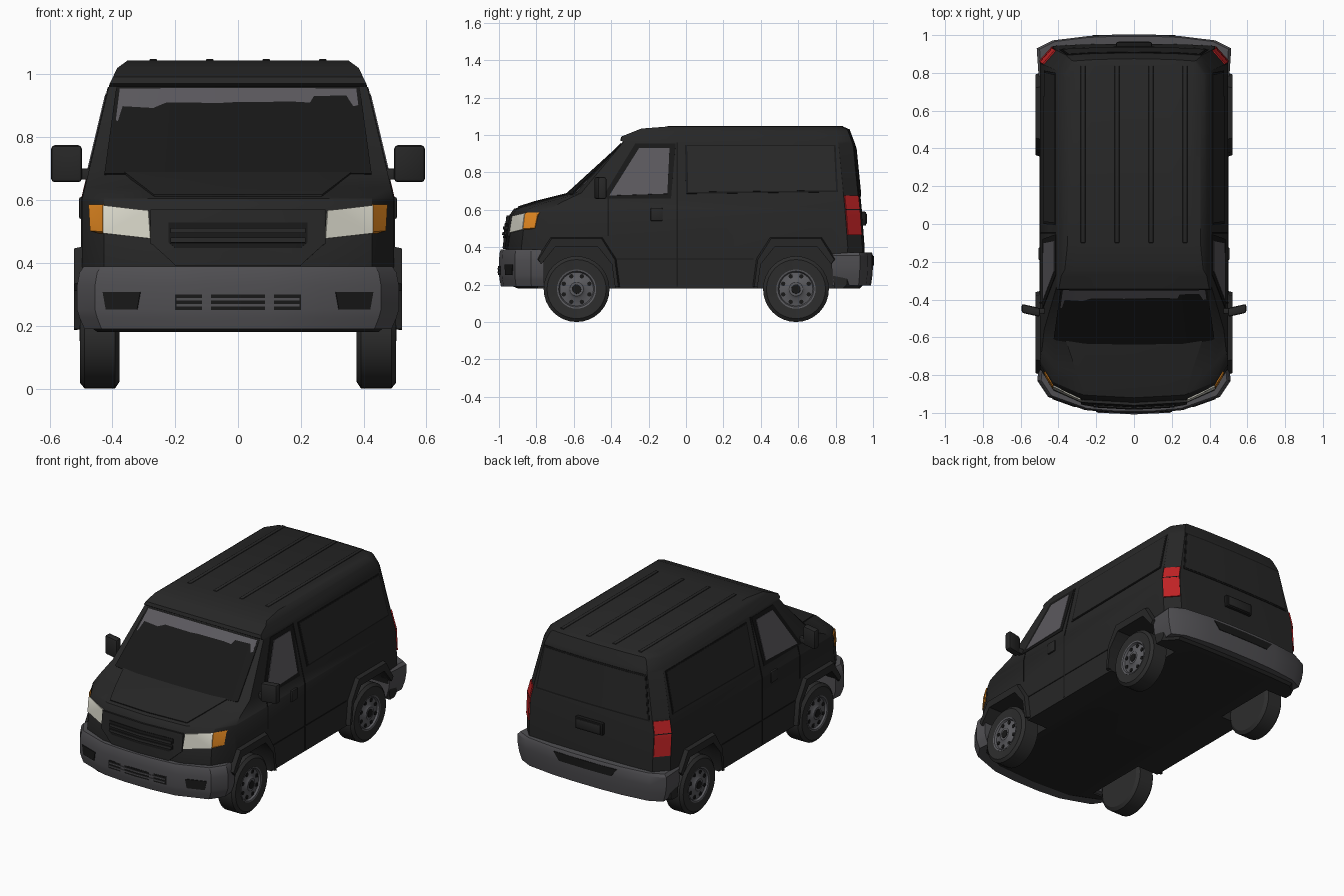
import bpy, bmesh, math
from mathutils import Vector

if "Cube" in bpy.data.objects:
    bpy.data.objects.remove(bpy.data.objects["Cube"])

def mat(name, r, g, b):
    m = bpy.data.materials.new(name)
    m.diffuse_color = (r, g, b, 1)
    m.use_nodes = True
    m.node_tree.nodes["Principled BSDF"].inputs["Base Color"].default_value = m.diffuse_color
    return m

BODY = mat("black_paint", .020, .020, .020)
DARK = mat("dark_seam", .009, .009, .009)
TYRE = mat("tyre_rubber", .026, .026, .026)
GREY = mat("grey_plastic", .080, .078, .085)
GLASS = mat("grey_glass", .105, .100, .112)
RIM = mat("wheel_grey", .105, .105, .115)
WHITE = mat("lamp_white", .68, .67, .58)
ORANGE = mat("lamp_orange", .78, .25, .015)
RED = mat("lamp_red", .52, .016, .018)

# ---------- shape tables: front and rear outline, width by height, corner rounding
FRONT = [(.2, -.95), (.4, -.965), (.57, -.945), (.605, -.92), (.64, -.81), (.69, -.61), (.962, -.335)]
REAR = [(.2, .95), (.4, .955), (.6, .94), (.95, .905), (1.03, .875)]
WIDTH = [(.18, .497), (.6, .497), (.967, .41), (1.02, .385), (1.046, .35)]
NOSE = [(0, 0), (.27, .015), (.43, .085), (.5, .2)]
TAIL = [(0, 0), (.27, .004), (.43, .012), (.5, .09)]
WHEELS = (-.585, .588)

def lerp(table, t):
    if t <= table[0][0]:
        return table[0][1]
    for (a, p), (b, q) in zip(table, table[1:]):
        if t <= b:
            return p + (q - p) * (t - a) / (b - a)
    return table[-1][1]

def warp(x, y, z):
    f = lerp([(-.93, 1), (-.61, .25), (-.335, 0)], y)
    r = lerp([(.75, 0), (.86, 1)], y)
    a = abs(x)
    return Vector((x * lerp(WIDTH, z) * 2, y + f * lerp(NOSE, a) - r * lerp(TAIL, a), z))

# ---------- mesh helpers
def finish(name, bm, m, solid=0, bevel=0, mirror=False):
    bmesh.ops.recalc_face_normals(bm, faces=bm.faces)
    me = bpy.data.meshes.new(name)
    bm.to_mesh(me)
    bm.free()
    me.materials.append(m)
    ob = bpy.data.objects.new(name, me)
    bpy.context.collection.objects.link(ob)
    if solid:
        s = ob.modifiers.new("solid", 'SOLIDIFY')
        s.thickness, s.offset = solid, 0
    if bevel:
        b = ob.modifiers.new("bevel", 'BEVEL')
        b.width, b.segments = bevel, 2
    if mirror:
        ob.modifiers.new("mirror", 'MIRROR')
    return ob

def cut(bm, axis, values):
    for c in values:
        n = Vector((0, 0, 0))
        n[axis] = 1
        bmesh.ops.bisect_plane(bm, geom=bm.verts[:] + bm.edges[:] + bm.faces[:], plane_co=n * c, plane_no=n)

def front(u, v): return warp(u, lerp(FRONT, v), v)
def rear(u, v): return warp(u, lerp(REAR, v), v)
def side(u, v): return Vector((lerp(WIDTH, v), u, v))

def sheet(name, pts, place, m, solid=.008, mirror=False, off=(0, 0, 0)):
    """Flat outline cut at the body's bends and laid on its surface."""
    bm = bmesh.new()
    bm.faces.new([bm.verts.new((u, v, 0)) for u, v in pts])
    if place is not side:
        cut(bm, 0, (-.43, -.27, 0, .27, .43))
    cut(bm, 1, (.4, .57, .6, .605, .64))
    for v in bm.verts:
        v.co = place(v.co.x, v.co.y) + Vector(off)
    return finish(name, bm, m, solid, 0, mirror)

def rect(u0, u1, v0, v1):
    return [(u0, v0), (u1, v0), (u1, v1), (u0, v1)]

def box(name, x, y, z, m, bevel=0, mirror=False, slant=0):
    bm = bmesh.new()
    bmesh.ops.create_cube(bm, size=1)
    for v in bm.verts:
        k = v.co + Vector((.5, .5, .5))
        v.co = (x[0] + (x[1] - x[0]) * k.x, y[0] + (y[1] - y[0]) * k.y + slant * k.x, z[0] + (z[1] - z[0]) * k.z)
    return finish(name, bm, m, 0, bevel, mirror)

def rings(name, loops, m, caps=True, **kw):
    bm = bmesh.new()
    rs = [[bm.verts.new(p) for p in l] for l in loops]
    n = len(rs[0])
    for a, b in zip(rs, rs[1:]):
        for i in range(n):
            bm.faces.new((a[i], a[(i + 1) % n], b[(i + 1) % n], b[i]))
    if caps:
        bm.faces.new(rs[0])
        bm.faces.new(rs[-1])
    return finish(name, bm, m, **kw)

def lathe(name, prof, yc, zc, m, n=32):
    ang = [2 * math.pi * i / n for i in range(n)]
    return rings(name, [[(x, yc + r * math.cos(a), zc + r * math.sin(a)) for a in ang] for x, r in prof], m, mirror=True)

# ---------- body shell from the side outline
prof = [(y, z) for z, y in FRONT] + [(-.352, .972), (-.345, .992), (-.24, 1.034), (-.1, 1.045), (.84, 1.045)]
prof += [(y, z) for z, y in reversed(REAR)] + [(.93, .18), (-.9, .18)]
bm = bmesh.new()
f = bm.faces.new([bm.verts.new((-.5, y, z)) for y, z in prof])
g = bmesh.ops.extrude_face_region(bm, geom=[f])['geom']
bmesh.ops.translate(bm, vec=(1, 0, 0), verts=[v for v in g if isinstance(v, bmesh.types.BMVert)])
cut(bm, 0, (-.43, -.27, 0, .27, .43))
cut(bm, 2, (.6, .967, 1.02))
for v in bm.verts:
    v.co = warp(*v.co)
body = finish("body", bm, BODY)

# ---------- wheel wells and arch flares
OUT = [(-.235, .19), (-.215, .34), (-.14, .455), (.14, .455), (.215, .34), (.235, .19)]
INN = [(-.205, .19), (-.188, .31), (-.115, .40), (.115, .40), (.188, .31), (.205, .19)]
cutters = []
for k, yc in enumerate(WHEELS):
    well = [(-.205, .1)] + INN + [(.205, .1)]
    c = rings("wheel_well_cutter", [[(x, yc + y, z) for y, z in well] for x in (.35, .62)], DARK, mirror=True)
    c.hide_render = True
    cutters.append(c)
    b = body.modifiers.new("well", 'BOOLEAN')
    b.operation, b.object, b.solver = 'DIFFERENCE', c, 'EXACT'
    pick = range(1, 6) if k == 0 else range(0, 5)
    bm = bmesh.new()
    grid = [[bm.verts.new((x, yc + p[i][0], p[i][1])) for x, p in ((.485, OUT), (.522, [(o[0] * .95, o[1] * .98) for o in OUT]), (.522, INN), (.45, INN))] for i in pick]
    for a, d in zip(grid, grid[1:]):
        for i in range(3):
            bm.faces.new((a[i], a[i + 1], d[i + 1], d[i]))
    for e in (grid[0], grid[-1]):
        bm.faces.new(e)
    finish("wheel_arch", bm, BODY, mirror=True)

# ---------- wheels
for yc in WHEELS:
    zc = .176
    lathe("tyre", [(.378, .06), (.378, .155), (.392, .176), (.488, .176), (.503, .158), (.5, .103), (.48, .1)], yc, zc, TYRE)
    lathe("rim", [(.47, .105), (.502, .105), (.5, .096), (.488, .09), (.492, .05), (.502, .037), (.502, .01)], yc, zc, RIM)
    lathe("hub", [(.49, .027), (.505, .025), (.505, .01)], yc, zc, DARK, 12)
    for i in range(8):
        a = math.pi * (i + .5) / 4
        lathe("rim_hole", [(.47, .012), (.494, .012), (.494, .004)], yc + .074 * math.cos(a), zc + .074 * math.sin(a), DARK, 8)

# ---------- bumpers
def bumper(name, half, yi, levels):
    plan = half + [(-x, y) for x, y in reversed(half)]
    return rings(name, [[(x * s, yi + (y - yi) * s, z) for x, y in plan] for z, s in levels], GREY)

FB = [(.505, -.758), (.512, -.83), (.455, -.915), (.26, -.985), (.1, -1.0)]
RB = [(.505, .78), (.515, .93), (.43, .972), (.25, .994), (.1, 1.0)]
bumper("front_bumper", FB, -.758, [(.19, .955), (.225, .985), (.25, 1), (.33, 1), (.37, .985), (.388, .96)])
bumper("rear_bumper", RB, .78, [(.195, .95), (.25, .985), (.30, 1), (.355, 1), (.372, .97)])
def on_front(u, v): return Vector((u, lerp([(x, y) for x, y in reversed(FB)], abs(u)), v))
def on_rear(u, v): return Vector((u, lerp([(x, y) for x, y in reversed(RB)], abs(u)), v))
sheet("lower_grille", rect(-.2, .2, .25, .30), on_front, DARK)
for z in (.265, .285):
    sheet("lower_grille_bar", rect(-.195, .195, z - .004, z + .004), on_front, GREY, .016)
sheet("fog_recess", [(.32, .252), (.42, .252), (.43, .308), (.31, .308)], on_front, DARK, mirror=True)
sheet("bumper_step", [(-.18, .302), (.18, .302), (.22, .352), (-.22, .352)], on_rear, DARK)

# ---------- windscreen, hood and nose
sheet("windscreen_seal", [(-.445, .682), (.445, .682), (.47, .96), (-.47, .96)], front, DARK, .006)
sheet("windscreen", [(-.43, .694), (.43, .694), (.455, .952), (-.455, .952)], front, GLASS, .012)
sheet("wiper", rect(-.26, .26, .692, .697), front, DARK, .018)
sheet("hood_panel", [(-.27, .612), (.27, .612), (.38, .685), (-.38, .685)], front, BODY, .012)
sheet("grille_surround", [(-.2, .392), (.2, .392), (.275, .46), (.275, .568), (-.275, .568), (-.275, .46)], front, BODY, .03)
sheet("grille_opening", [(-.2, .448), (.2, .448), (.222, .465), (.222, .528), (-.222, .528), (-.222, .465)], front, DARK, .006, off=(0, -.016, 0))
for z in (.472, .503):
    sheet("grille_bar", rect(-.215, .215, z - .008, z + .008), front, BODY, .016, off=(0, -.018, 0))
sheet("headlight", [(.278, .477), (.43, .494), (.43, .58), (.285, .567)], front, WHITE, .014, True)
sheet("indicator", [(.43, .494), (.468, .502), (.473, .584), (.43, .58)], front, ORANGE, .014, True)

# ---------- sides
sheet("door_glass_frame", [(-.45, .66), (-.08, .66), (-.055, .955), (-.27, .955)], side, DARK, .006, True)
sheet("door_glass", [(-.41, .675), (-.10, .685), (-.088, .93), (-.25, .93)], side, GLASS, .012, True)
sheet("side_panel_seam", [(.0, .685), (.812, .695), (.80, .947), (-.005, .947)], side, DARK, .006, True)
sheet("side_panel", [(.012, .694), (.803, .703), (.791, .939), (.006, .939)], side, BODY, .010, True)
sheet("door_rear_seam", rect(-.05, -.042, .19, .96), side, DARK, .005, True)
sheet("door_front_seam", rect(-.42, -.413, .46, .66), side, DARK, .005, True)
sheet("sill_seam", rect(-.37, .36, .333, .34), side, DARK, .005, True)
box("door_handle", (.48, .506), (-.19, -.125), (.54, .61), BODY, .006, True)
box("door_mirror", (.497, .595), (-.492, -.445), (.657, .775), BODY, .012, True, .022)
box("mirror_arm", (.45, .51), (-.475, -.445), (.665, .70), BODY, .005, True)

# ---------- rear
sheet("tail_light", rect(.432, .498, .465, .675), rear, RED, .014, True)
sheet("tail_light_divider", rect(.432, .498, .598, .602), rear, DARK, .016, True)
sheet("rear_window_seam", [(-.41, .672), (.41, .672), (.425, .942), (-.425, .942)], rear, DARK, .006)
sheet("rear_window", [(-.4, .682), (.4, .682), (.414, .932), (-.414, .932)], rear, BODY, .010)
box("rear_plate_surround", (-.095, .095), (.93, .963), (.515, .59), DARK, .006)
box("rear_plate_cover", (-.083, .083), (.94, .967), (.525, .58), BODY, .004)

# ---------- roof ribs
for x in (-.27, -.09, .09, .27):
    box("roof_rib", (x - .012, x + .012), (-.1, .84), (1.035, 1.049), BODY, .003)

# ---------- bake modifiers, drop cutters, smooth
bpy.ops.object.select_all(action='SELECT')
bpy.context.view_layer.objects.active = body
bpy.ops.object.convert(target='MESH')
for c in [o for o in bpy.data.objects if o.name.startswith("wheel_well_cutter")]:
    bpy.data.objects.remove(c)
bpy.ops.object.select_all(action='SELECT')
bpy.context.view_layer.objects.active = bpy.data.objects["body"]
bpy.ops.object.shade_smooth_by_angle(angle=math.radians(32))
